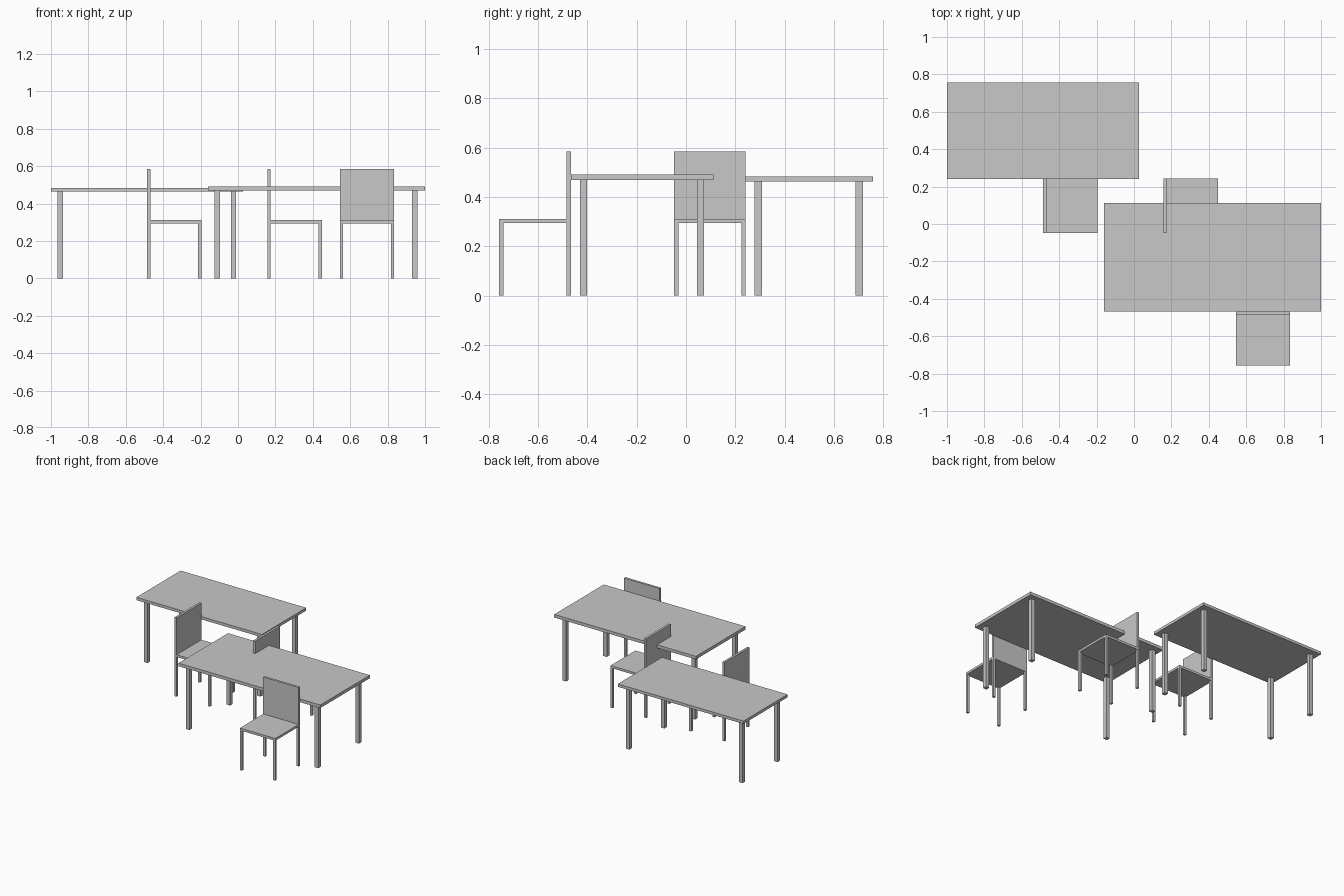
import bpy
from mathutils import Matrix, Vector

if "Cube" in bpy.data.objects:
    bpy.data.objects.remove(bpy.data.objects["Cube"])

grey = bpy.data.materials.new("light_grey")
grey.diffuse_color = (0.58, 0.58, 0.58, 1)
grey.use_nodes = True
grey.node_tree.nodes["Principled BSDF"].inputs["Base Color"].default_value = grey.diffuse_color


def box(name, lo, hi, place=Matrix.Identity(4)):
    """Axis-aligned box between two corners, moved by a placement matrix."""
    lo, hi = Vector(lo), Vector(hi)
    bpy.ops.mesh.primitive_cube_add(size=1)
    ob = bpy.context.object
    ob.name = name
    size = hi - lo
    ob.data.transform(place @ Matrix.Translation((lo + hi) / 2)
                      @ Matrix.Diagonal((*size, 1)))
    ob.data.materials.append(grey)
    return ob


def table(name, x0, x1, y0, y1, z0, z1, leg_x, leg_y, leg=0.029):
    box(name + "_top", (x0, y0, z0), (x1, y1, z1))
    for x in leg_x:
        for y in leg_y:
            box(name + "_leg", (x - leg / 2, y - leg / 2, 0),
                (x + leg / 2, y + leg / 2, z0))


def chair(name, cx, cy, turn):
    """Square chair with its backrest on +y before turning."""
    h, t, seat_lo, seat_hi, top = 0.145, 0.017, 0.294, 0.311, 0.584
    place = Matrix.Translation((cx, cy, 0)) @ Matrix.Rotation(turn, 4, 'Z')
    box(name + "_seat", (-h, -h, seat_lo), (h, h, seat_hi), place)
    box(name + "_backrest", (-h, h - t, seat_hi), (h, h, top), place)
    for x in (-h, h - t):
        for y in (-h, h - t):
            box(name + "_leg", (x, y, 0), (x + t, y + t, seat_lo), place)


# Two desks
table("rear_table", -1.0, 0.028, 0.24, 0.757, 0.463, 0.484,
      (-0.95, -0.024), (0.293, 0.702))
table("front_table", -0.16, 1.0, -0.467, 0.112, 0.469, 0.492,
      (-0.11, 0.944), (-0.416, 0.059))

# Three chairs: one facing the front, two facing +x
quarter = 1.5707963
chair("front_chair", 0.69, -0.612, 0)
chair("middle_chair", 0.303, 0.097, quarter)
chair("left_chair", -0.341, 0.097, quarter)
